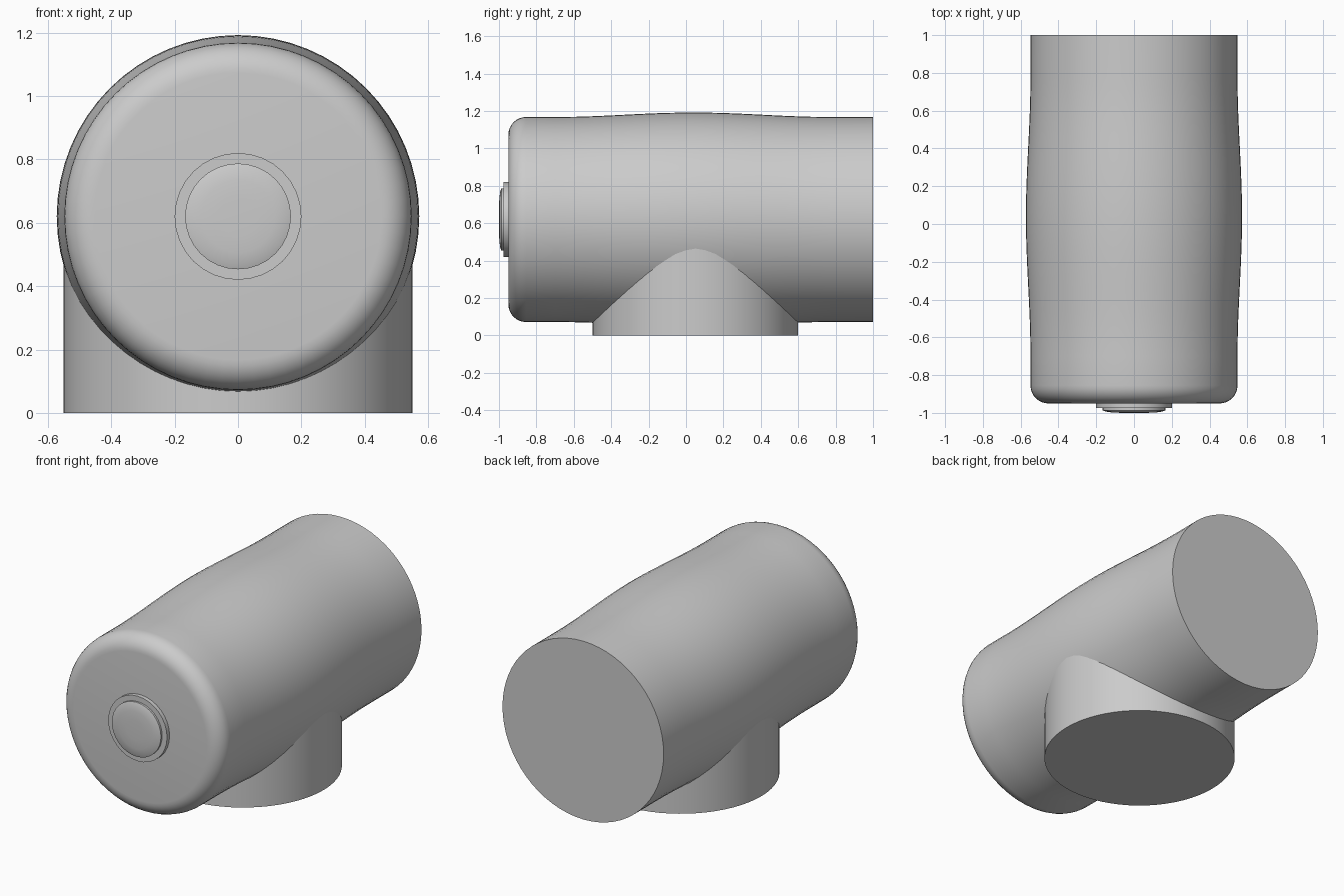
import bpy, bmesh, math
from mathutils import Matrix, Vector

cube = bpy.data.objects.get("Cube")
if cube:
    bpy.data.objects.remove(cube)

# Single grey finish
grey = bpy.data.materials.new("plain_grey")
grey.use_nodes = True
colour = (0.6, 0.6, 0.6, 1)
grey.diffuse_color = colour
grey.node_tree.nodes["Principled BSDF"].inputs["Base Color"].default_value = colour


def lathe(name, profile, origin, along_y, sides):
    """Spin (radius, distance) rings about an axis and cap both ends."""
    bm = bmesh.new()
    rings = []
    for r, d in profile:
        ring = []
        for i in range(sides):
            a = math.tau * i / sides
            u, v = r * math.cos(a), r * math.sin(a)
            ring.append(bm.verts.new((u, d, v) if along_y else (u, v, d)))
        rings.append(ring)
    for low, high in zip(rings, rings[1:]):
        for i in range(sides):
            j = (i + 1) % sides
            bm.faces.new((low[i], low[j], high[j], high[i]))
    bm.faces.new(rings[0])
    bm.faces.new(rings[-1])
    bmesh.ops.recalc_face_normals(bm, faces=bm.faces)
    mesh = bpy.data.meshes.new(name)
    bm.to_mesh(mesh)
    bm.free()
    mesh.materials.append(grey)
    obj = bpy.data.objects.new(name, mesh)
    obj.location = origin
    bpy.context.collection.objects.link(obj)
    bpy.ops.object.select_all(action='DESELECT')
    obj.select_set(True)
    bpy.context.view_layer.objects.active = obj
    bpy.ops.object.shade_smooth_by_angle(angle=math.radians(35))
    return obj


AXIS = (0, 0, 0.62)
RADIUS, FILLET, FRONT = 0.548, 0.095, -0.95

# Barrel: rounded front rim, gentle swelling in the middle, flat back
profile = []
for k in range(9):
    a = math.pi / 2 * k / 8
    profile.append((RADIUS - FILLET + FILLET * math.sin(a),
                    FRONT + FILLET - FILLET * math.cos(a)))
start, end = -0.7, 0.78
for k in range(25):
    t = k / 24
    swell = 0.024 * (1 - math.cos(math.tau * t)) / 2
    profile.append((RADIUS + swell, start + (end - start) * t))
profile.append((RADIUS, 1.0))
lathe("barrel", profile, AXIS, True, 64)

# Upright pedestal running up into the barrel
lathe("pedestal", [(0.55, 0), (0.55, 0.5)], (0, 0.05, 0), False, 64)

# Front hub ring and domed button
lathe("hub_ring", [(0.2, -0.975), (0.2, -0.94)], AXIS, True, 32)
lathe("hub_button", [(0.06, -1.0), (0.115, -0.998), (0.15, -0.993),
                     (0.167, -0.987), (0.167, -0.97)], AXIS, True, 32)
